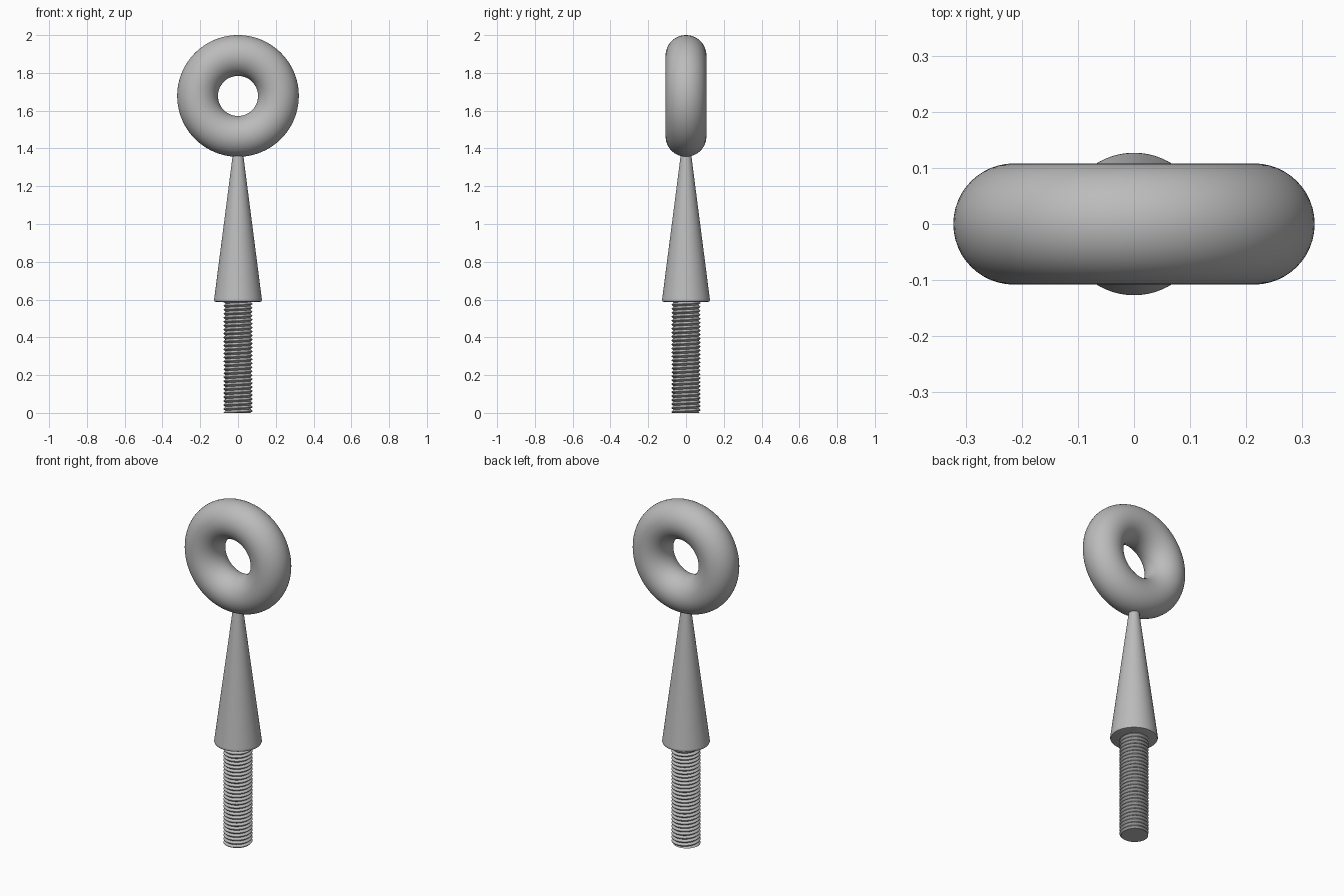
import bpy, bmesh, math
from mathutils import Vector

cube = bpy.data.objects.get("Cube")
if cube:
    bpy.data.objects.remove(cube, do_unlink=True)

steel = bpy.data.materials.new("grey_steel")
steel.use_nodes = True
colour = (0.5, 0.5, 0.5, 1)
steel.diffuse_color = colour
steel.node_tree.nodes["Principled BSDF"].inputs["Base Color"].default_value = colour


def finish(obj, name, angle=40):
    """Name, colour and smooth-shade a part."""
    obj.name = obj.data.name = name
    obj.data.materials.append(steel)
    bpy.ops.object.select_all(action="DESELECT")
    obj.select_set(True)
    bpy.context.view_layer.objects.active = obj
    bpy.ops.object.shade_smooth_by_angle(angle=math.radians(angle))


def lathe(name, profile, steps, rise=0.0, cuts=()):
    """Turn (radius, z) points about z, climbing by rise per turn, then trim and cap."""
    bm = bmesh.new()
    verts = [bm.verts.new((r, 0, z)) for r, z in profile]
    edges = [bm.edges.new(pair) for pair in zip(verts, verts[1:])]
    bmesh.ops.spin(bm, geom=verts + edges, cent=(0, 0, 0), axis=(0, 0, 1),
                   dvec=(0, 0, rise / steps), angle=math.tau, steps=steps)
    bmesh.ops.remove_doubles(bm, verts=bm.verts, dist=0.0001)
    for z, direction in cuts:
        bmesh.ops.bisect_plane(bm, geom=bm.verts[:] + bm.edges[:] + bm.faces[:],
                               plane_co=(0, 0, z), plane_no=Vector((0, 0, direction)),
                               clear_outer=True)
    rims = [e for e in bm.edges if e.is_boundary]
    bmesh.ops.holes_fill(bm, edges=rims, sides=0)
    bmesh.ops.recalc_face_normals(bm, faces=bm.faces)
    mesh = bpy.data.meshes.new(name)
    bm.to_mesh(mesh)
    bm.free()
    obj = bpy.data.objects.new(name, mesh)
    bpy.context.collection.objects.link(obj)
    finish(obj, name)


# Ring handle
bpy.ops.mesh.primitive_torus_add(major_radius=0.214, minor_radius=0.108,
                                 major_segments=96, minor_segments=48,
                                 location=(0, 0, 1.678),
                                 rotation=(math.pi / 2, 0, 0))
finish(bpy.context.object, "ring")

# Tapered neck with a slightly rounded lower rim
lathe("tapered_neck",
      [(0.118, 0.588), (0.124, 0.590), (0.127, 0.597), (0.126, 0.604), (0.017, 1.45)], 64)

# Screw thread, trimmed flat at both ends
pitch = 0.021
teeth = 31
thread = []
for i in range(teeth):
    base = (i - 2) * pitch
    thread += [(0.066, base), (0.077, base + pitch * 0.45), (0.077, base + pitch * 0.55)]
thread.append((0.066, (teeth - 2) * pitch))
lathe("threaded_shaft", thread, 48, rise=pitch, cuts=[(0, -1), (0.6, 1)])
